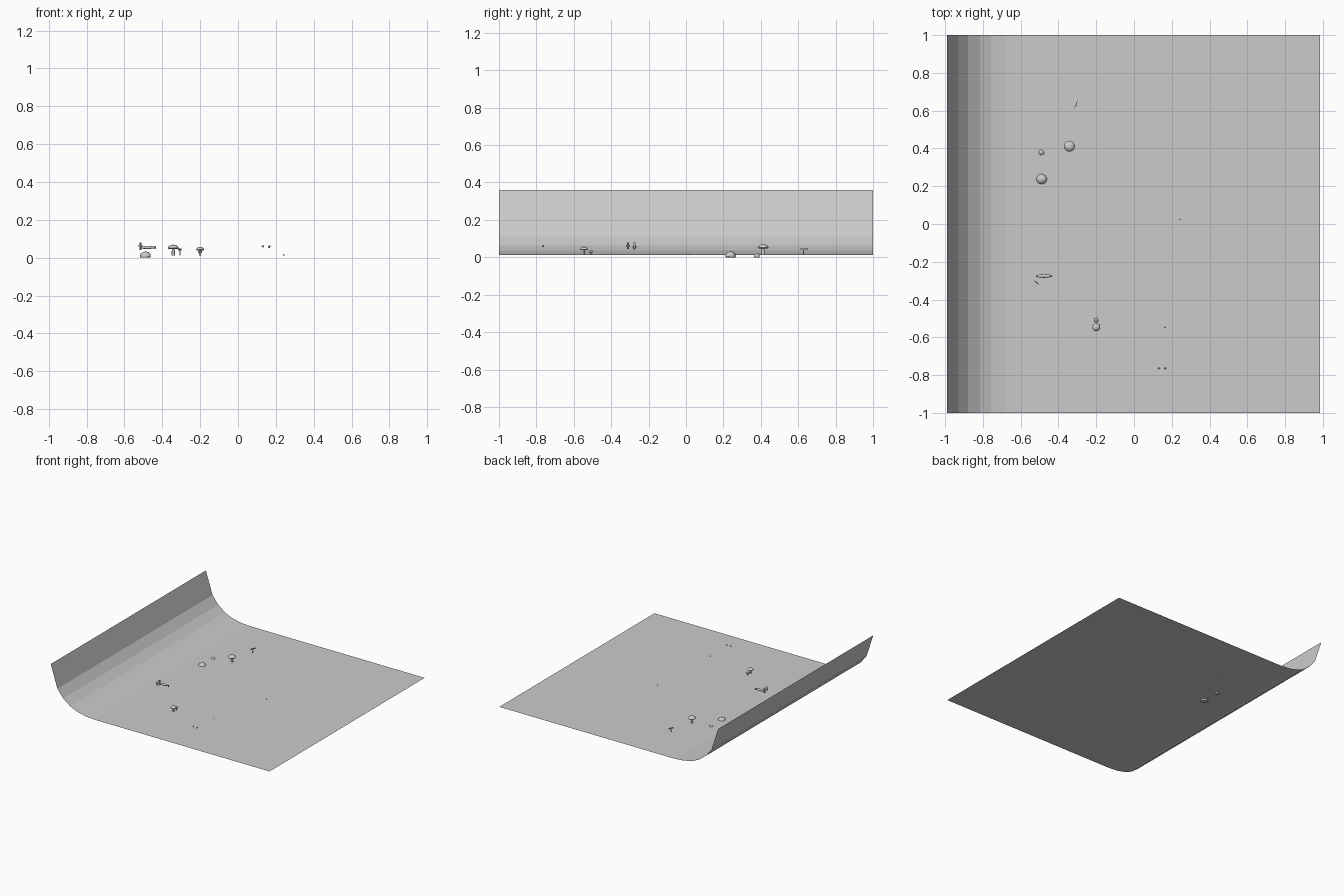
import bpy, bmesh, math
from mathutils import Matrix, Vector

if "Cube" in bpy.data.objects:
    bpy.data.objects.remove(bpy.data.objects["Cube"])

GROUND = 0.012
grey = bpy.data.materials.new("plain_grey")
grey.diffuse_color = (0.6, 0.6, 0.6, 1)
grey.use_nodes = True
grey.node_tree.nodes["Principled BSDF"].inputs["Base Color"].default_value = grey.diffuse_color


def finish(name, bm, smooth=True):
    me = bpy.data.meshes.new(name)
    bm.to_mesh(me)
    bm.free()
    ob = bpy.data.objects.new(name, me)
    bpy.context.collection.objects.link(ob)
    me.materials.append(grey)
    if smooth:
        bpy.ops.object.select_all(action='DESELECT')
        ob.select_set(True)
        bpy.context.view_layer.objects.active = ob
        bpy.ops.object.shade_smooth_by_angle(angle=math.radians(40))
    return ob


def lathe(name, x, y, profile, n=16):
    """Spin a closed (radius, height) profile about a vertical axis."""
    bm = bmesh.new()
    vs = [bm.verts.new((x + r, y, z)) for r, z in profile]
    edges = [bm.edges.new(p) for p in zip(vs, vs[1:])]
    bmesh.ops.spin(bm, geom=vs + edges, cent=(x, y, 0), axis=(0, 0, 1),
                   angle=math.tau, steps=n)
    bmesh.ops.remove_doubles(bm, verts=bm.verts, dist=0.0002)
    bmesh.ops.recalc_face_normals(bm, faces=bm.faces)
    return finish(name, bm)


def box(name, loc, size, turn=0):
    bm = bmesh.new()
    m = (Matrix.Translation(loc) @ Matrix.Rotation(turn, 4, 'Z')
         @ Matrix.Diagonal((*size, 1)))
    bmesh.ops.create_cube(bm, size=1, matrix=m)
    return finish(name, bm, False)


def ball(name, loc, radii, turn=0, sub=2):
    bm = bmesh.new()
    m = (Matrix.Translation(loc) @ Matrix.Rotation(turn, 4, 'Z')
         @ Matrix.Diagonal((*radii, 1)))
    bmesh.ops.create_icosphere(bm, subdivisions=sub, radius=1, matrix=m)
    return finish(name, bm)


def mushroom(name, x, y, r, z0, z1, stem):
    h = z1 - z0
    lathe(name + "_cap", x, y, [(0, z0 + h * .2), (r * .8, z0), (r, z0 + h * .25),
                                (r * .88, z0 + h * .6), (r * .55, z0 + h * .9), (0, z1)])
    lathe(name + "_stem", x, y, [(0, GROUND), (stem, GROUND), (stem * .8, z0 + h * .3),
                                 (0, z0 + h * .3)], 10)


# Curved ground sheet, swept up at the left
profile = [(-.99, .36), (-.93, .175), (-.878, .11), (-.815, .062), (-.756, .036),
           (-.68, .019), (-.60, GROUND), (.985, GROUND)]
bm = bmesh.new()
rows = [[bm.verts.new((x, y, z)) for x, z in profile] for y in (-1, 1)]
for i in range(len(profile) - 1):
    bm.faces.new((rows[0][i], rows[0][i + 1], rows[1][i + 1], rows[1][i]))
finish("ground_sheet", bm, False)

# Mushrooms
mushroom("large_mushroom", -.342, .412, .029, .046, .069, .009)
mushroom("medium_mushroom", -.20, -.546, .021, .038, .057, .006)
mushroom("small_mushroom", -.20, -.509, .011, .026, .038, .004)


# Rocks, sunk through the sheet
def rock(name, x, y, r, top):
    bm = bmesh.new()
    bmesh.ops.create_icosphere(bm, subdivisions=2, radius=1)
    for v in bm.verts:
        v.co *= 1 + .06 * math.sin(5 * v.co.x + 3 * v.co.y)
        v.co = Vector((x + v.co.x * r, y + v.co.y * r * .95, max(0, .006 + v.co.z * (top - .006))))
    bmesh.ops.remove_doubles(bm, verts=bm.verts, dist=0.0001)
    finish(name, bm)


rock("large_rock", -.488, .238, .03, .033)
rock("small_rock", -.49, .379, .016, .021)

# Thin signpost
box("sign_post", (-.307, .628, .028), (.004, .005, .034))
box("sign_board", (-.307, .633, .043), (.003, .042, .010), math.radians(-22))

# Hovering long body with upright end pieces
ball("long_body", (-.475, -.275, .054), (.043, .010, .008))
box("body_upright", (-.515, -.277, .060), (.010, .014, .038))
box("body_tip", (-.436, -.275, .053), (.004, .010, .016))
box("side_upright", (-.516, -.310, .062), (.007, .006, .036), math.radians(-40))
box("side_crossbar", (-.516, -.310, .062), (.030, .005, .006), math.radians(-40))

# Tiny floating flecks
for i, x in enumerate((.132, .166)):
    ball("twin_fleck_%d" % i, (x, -.764, .060), (.008, .006, .006), sub=1)
ball("lone_fleck", (.165, -.547, .055), (.006, .004, .004), sub=1)
ball("ground_pebble", (.242, .022, .015), (.005, .005, .004), sub=1)
